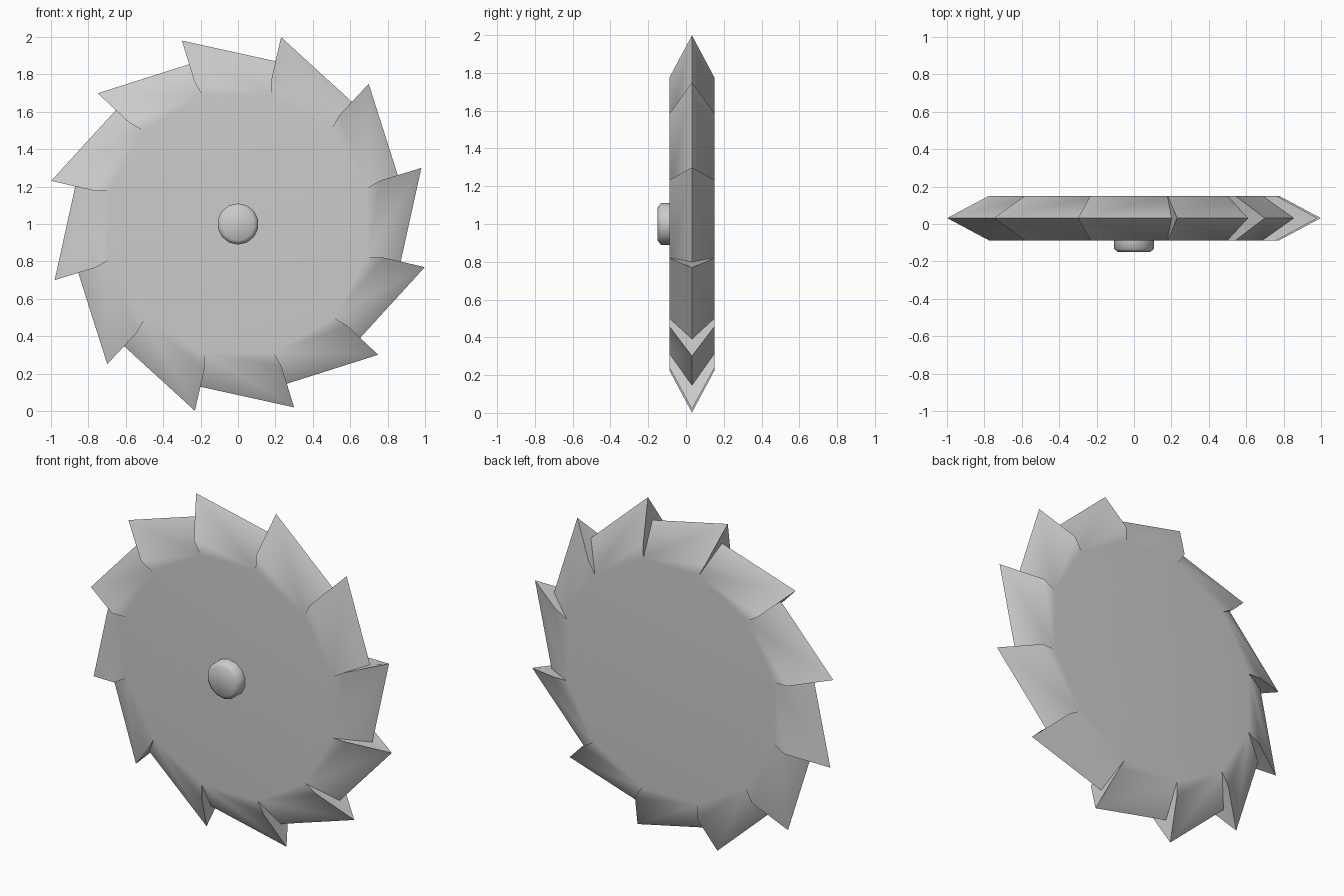
import bpy, bmesh, math
from mathutils import Vector

if "Cube" in bpy.data.objects:
    bpy.data.objects.remove(bpy.data.objects["Cube"])

TEETH, CZ = 12, 1.0
STEP = 2 * math.pi / TEETH
FRONT, BACK = -0.087, 0.15
MID = (FRONT + BACK) / 2


def polar(r, a, y):
    return Vector((r * math.cos(a), y, CZ + r * math.sin(a)))


def finish(name, bm, angle):
    bmesh.ops.recalc_face_normals(bm, faces=bm.faces)
    me = bpy.data.meshes.new(name)
    bm.to_mesh(me)
    bm.free()
    ob = bpy.data.objects.new(name, me)
    bpy.context.collection.objects.link(ob)
    bpy.ops.object.select_all(action='DESELECT')
    ob.select_set(True)
    bpy.context.view_layer.objects.active = ob
    bpy.ops.object.shade_smooth_by_angle(angle=math.radians(angle))
    return ob


# Saw blade: teeth with a central ridge, stepped at every tooth
bm = bmesh.new()
start = math.radians(77)
tip, valley, side, inner = [], [], {FRONT: [], BACK: []}, {FRONT: [], BACK: []}
for i in range(TEETH):
    a = start - i * STEP
    tip.append(bm.verts.new(polar(1.025, a, MID)))
    valley.append(bm.verts.new(polar(0.893, a, MID)))
    for y in (FRONT, BACK):
        side[y].append(bm.verts.new(polar(0.797, a, y)))
        inner[y].append(bm.verts.new(polar(0.713, a - math.radians(1.5), y)))
for y in (FRONT, BACK):
    s, n = side[y], inner[y]
    bm.faces.new(n)                                         # flat disc
    for i in range(TEETH):
        j = (i + 1) % TEETH
        bm.faces.new((n[i], s[i], n[j]))                    # flat root of tooth
        bm.faces.new((tip[i], s[i], n[j], valley[j]))       # sloping flank
        bm.faces.new((tip[i], s[i], n[i], valley[i]))       # cutting step
blade = finish("saw_blade", bm, 62)
wn = blade.modifiers.new("weighted_normals", 'WEIGHTED_NORMAL')
wn.keep_sharp = True

# Centre hub: short chamfered boss on the front
bm = bmesh.new()
SIDES = 14
rings = [[bm.verts.new(polar(r, math.pi / 2 + k * 2 * math.pi / SIDES, y)) for k in range(SIDES)]
         for r, y in ((0.11, FRONT + 0.005), (0.11, -0.133), (0.088, -0.15))]
for lo, hi in zip(rings, rings[1:]):
    for k in range(SIDES):
        m = (k + 1) % SIDES
        bm.faces.new((lo[k], lo[m], hi[m], hi[k]))
bm.faces.new(rings[0])
bm.faces.new(rings[-1])
finish("centre_hub", bm, 60)
